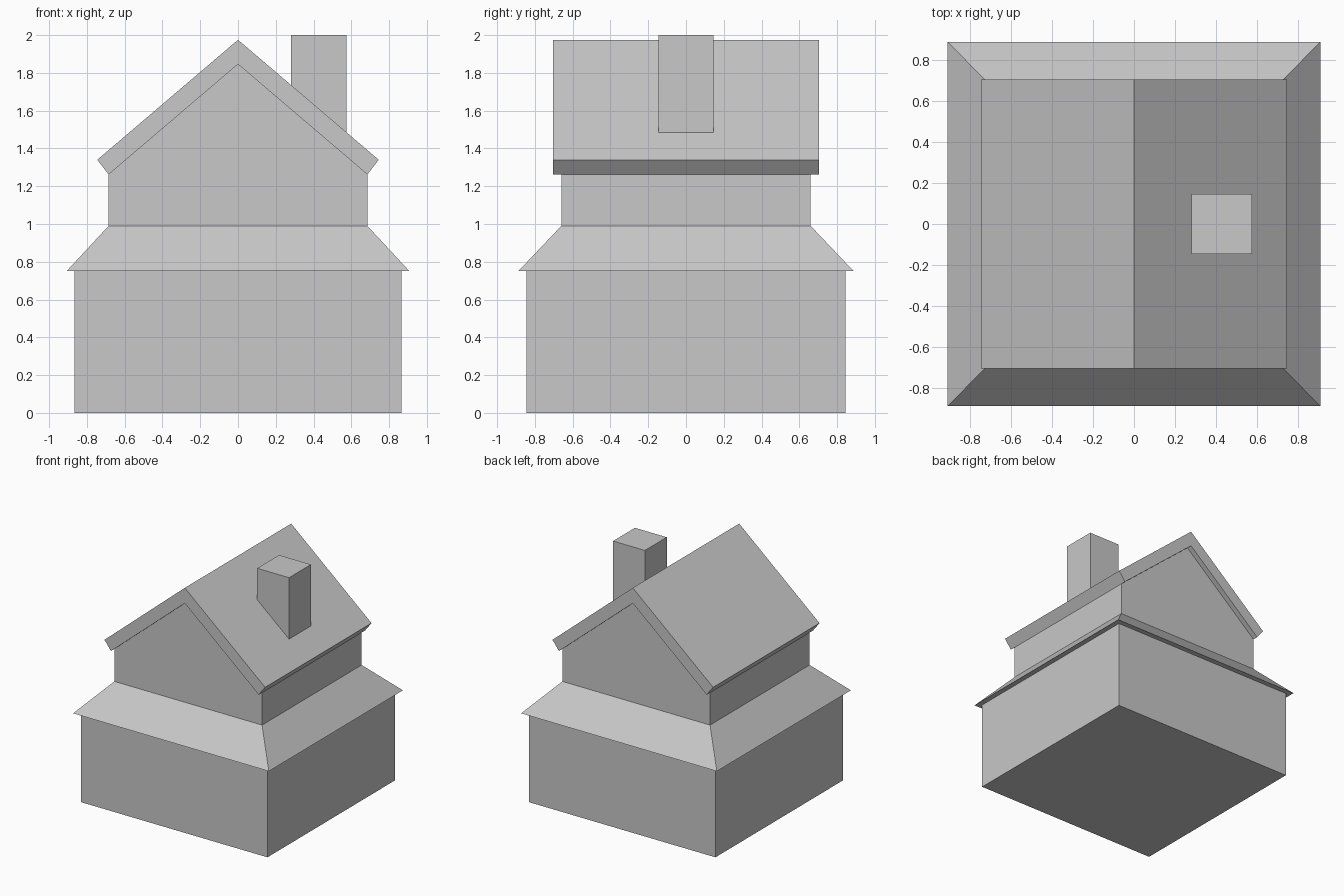
import bpy
import bmesh

default_cube = bpy.data.objects.get("Cube")
if default_cube:
    bpy.data.objects.remove(default_cube, do_unlink=True)

grey = bpy.data.materials.new("plain grey")
grey.use_nodes = True
color = (0.58, 0.58, 0.58, 1)
grey.diffuse_color = color
grey.node_tree.nodes["Principled BSDF"].inputs["Base Color"].default_value = color


def loft(name, lower, upper):
    """Closed solid between two matching rings of points."""
    bm = bmesh.new()
    a = [bm.verts.new(p) for p in lower]
    b = [bm.verts.new(p) for p in upper]
    bm.faces.new(a)
    bm.faces.new(b)
    for i in range(len(a)):
        j = (i + 1) % len(a)
        bm.faces.new((a[i], a[j], b[j], b[i]))
    bmesh.ops.recalc_face_normals(bm, faces=bm.faces)
    mesh = bpy.data.meshes.new(name)
    bm.to_mesh(mesh)
    bm.free()
    mesh.materials.append(grey)
    obj = bpy.data.objects.new(name, mesh)
    bpy.context.collection.objects.link(obj)
    return obj


def rectangle(x, y, z):
    return [(-x, -y, z), (x, -y, z), (x, y, z), (-x, y, z)]


def extrude_profile(name, profile, half_depth):
    """Sweep an x-z outline from front to back."""
    return loft(name, [(x, -half_depth, z) for x, z in profile],
                [(x, half_depth, z) for x, z in profile])


# Ground floor and the sloping skirt roof around it
loft("lower_walls", rectangle(0.865, 0.845, 0), rectangle(0.865, 0.845, 0.76))
loft("skirt_roof", rectangle(0.908, 0.888, 0.75), rectangle(0.685, 0.66, 0.99))

# Upper floor with gable ends, tucked slightly into the roof
extrude_profile("upper_walls", [(-0.685, 0.9), (0.685, 0.9), (0.685, 1.27),
                                (0, 1.855), (-0.685, 1.27)], 0.66)

# Thick gabled roof slab
extrude_profile("gable_roof", [(0, 1.975), (0.745, 1.34), (0.685, 1.262), (0, 1.846),
                               (-0.685, 1.262), (-0.745, 1.34)], 0.705)

# Chimney, its foot cut to the roof pitch
extrude_profile("chimney", [(0.28, 1.7), (0.575, 1.45), (0.575, 2), (0.28, 2)], 0.145)
